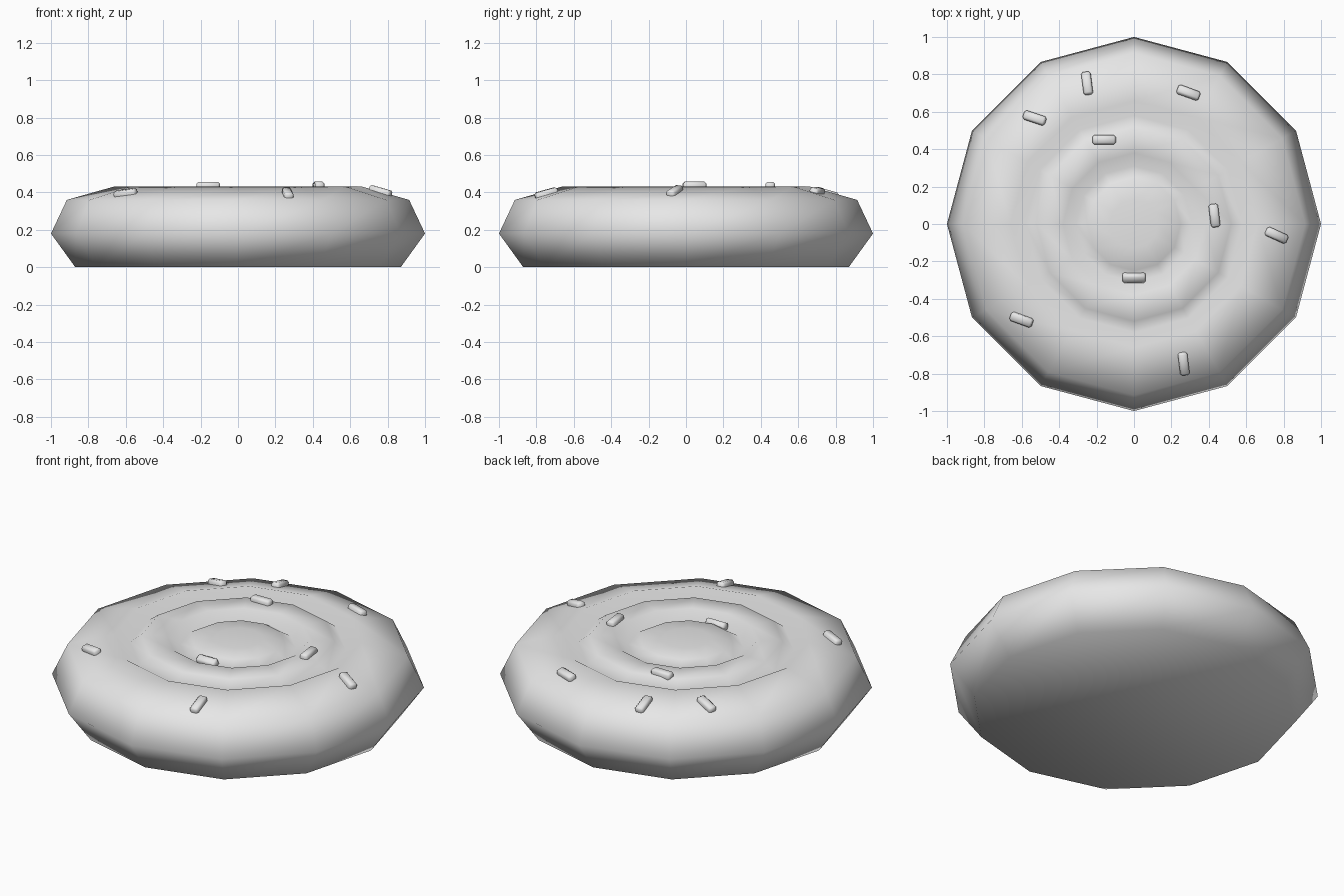
import bpy, bmesh, math
from mathutils import Matrix, Vector

cube = bpy.data.objects.get("Cube")
if cube:
    bpy.data.objects.remove(cube, do_unlink=True)

SIDES = 12
STEP = 2 * math.pi / SIDES

# Radius and height of each ring, from the base up and in to the middle
PROFILE = [(0.87, 0), (1, 0.18), (0.915, 0.36), (0.66, 0.432), (0.58, 0.385),
           (0.52, 0.43), (0.38, 0.432), (0.31, 0.385), (0.25, 0.42), (0.13, 0.432)]

grey = bpy.data.materials.new("plain grey")
grey.use_nodes = True
colour = (0.8, 0.8, 0.8, 1)
grey.diffuse_color = colour
grey.node_tree.nodes["Principled BSDF"].inputs["Base Color"].default_value = colour


def add_object(name, bm):
    bmesh.ops.recalc_face_normals(bm, faces=bm.faces)
    for face in bm.faces:
        face.smooth = True
    mesh = bpy.data.meshes.new(name)
    bm.to_mesh(mesh)
    bm.free()
    mesh.materials.append(grey)
    obj = bpy.data.objects.new(name, mesh)
    bpy.context.collection.objects.link(obj)
    return obj


# Round body with two ring grooves and a domed centre
bm = bmesh.new()
rings = [[bm.verts.new((r * math.cos(i * STEP), r * math.sin(i * STEP), z))
          for i in range(SIDES)] for r, z in PROFILE]
for low, high in zip(rings, rings[1:]):
    for i in range(SIDES):
        j = (i + 1) % SIDES
        bm.faces.new((low[i], low[j], high[j], high[i]))
bm.faces.new(rings[0])
bm.faces.new(rings[-1])
add_object("ringed_bun", bm)


def surface(x, y):
    """Height and outward slope of the body's top at a point."""
    turn = math.atan2(y, x) % STEP - STEP / 2
    r = math.hypot(x, y) * math.cos(turn) / math.cos(STEP / 2)
    for (r0, z0), (r1, z1) in zip(PROFILE[2:], PROFILE[3:]):
        if r1 <= r <= r0:
            slope = (z0 - z1) / (r0 - r1)
            return z1 + slope * (r - r1), slope
    return PROFILE[-1][1], 0


# Sprinkles lie flat against the top: x, y and turn in degrees
SPRINKLES = [(-0.25, 0.75, 98), (0.29, 0.70, -20), (-0.53, 0.565, -20),
             (-0.16, 0.45, 0), (0.43, 0.045, 97), (0.76, -0.06, -23),
             (-0.6, -0.51, -18), (0.265, -0.745, 98), (0, -0.285, 0)]

for number, (x, y, degrees) in enumerate(SPRINKLES, 1):
    height, slope = surface(x, y)
    outward = Vector((x, y, 0)).normalized()
    up = (Vector((0, 0, 1)) - slope * outward).normalized()
    angle = math.radians(degrees)
    along = Vector((math.cos(angle), math.sin(angle), 0))
    along = (along - along.dot(up) * up).normalized()
    across = up.cross(along)
    bm = bmesh.new()
    bmesh.ops.create_cube(bm, size=1)
    bmesh.ops.scale(bm, vec=(0.125, 0.05, 0.052), verts=bm.verts)
    bmesh.ops.bevel(bm, geom=list(bm.edges), offset=0.01, segments=1,
                    affect='EDGES')
    sprinkle = add_object(f"sprinkle_{number}", bm)
    rotation = Matrix((along, across, up)).transposed().to_4x4()
    sprinkle.matrix_world = Matrix.Translation((x, y, height)) @ rotation
